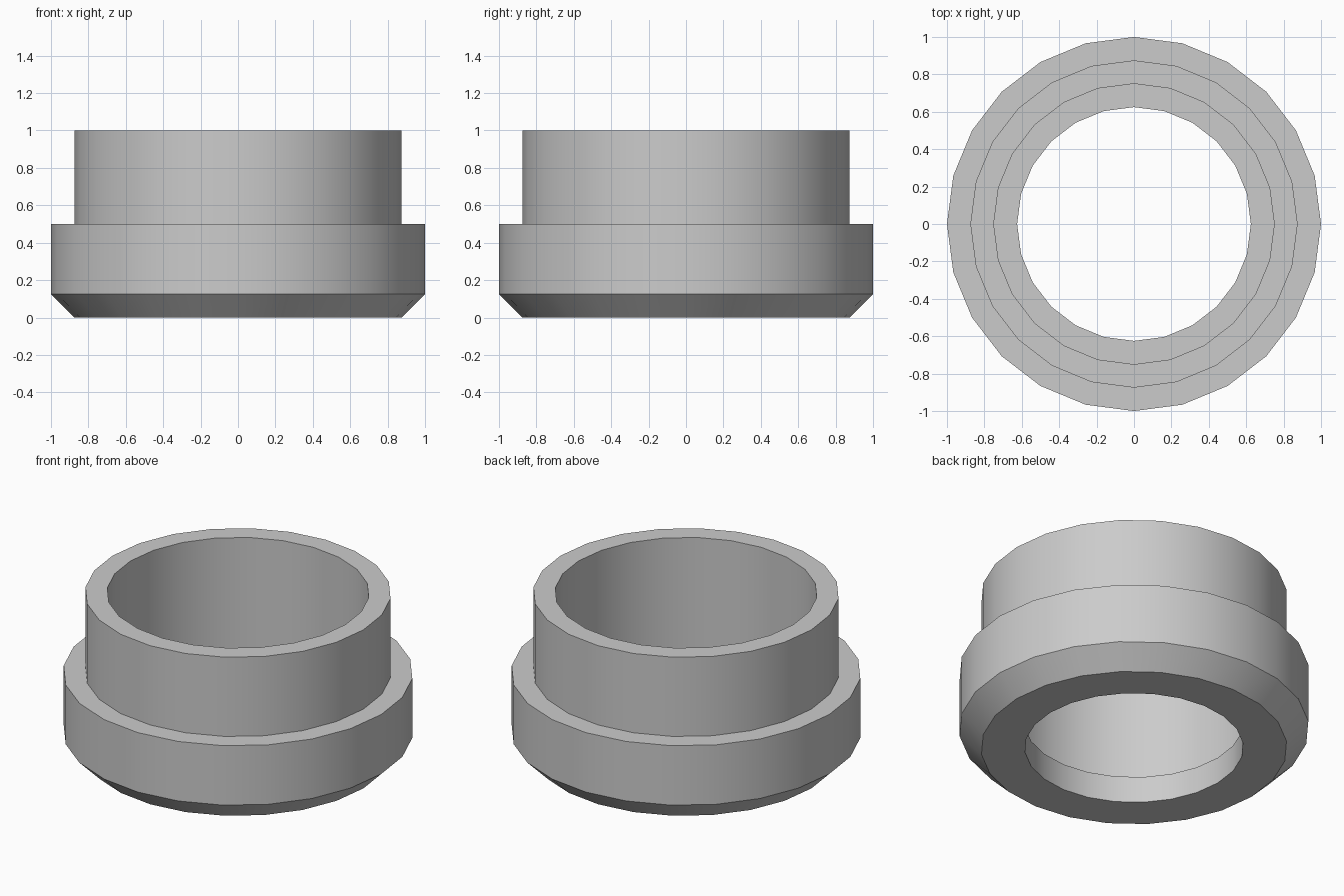
import bpy
import bmesh
from math import cos, sin, tau, radians

SIDES = 24

# Remove the default cube
cube = bpy.data.objects.get("Cube")
if cube:
    bpy.data.objects.remove(cube, do_unlink=True)

# Plain grey material
grey = bpy.data.materials.new("grey")
grey.use_nodes = True
colour = (0.6, 0.6, 0.6, 1)
grey.diffuse_color = colour
grey.node_tree.nodes["Principled BSDF"].inputs["Base Color"].default_value = colour

# Closed cross-section (radius, height): foot, chamfer, flange, neck, bore, inner ledge
profile = [(0.625, 0), (0.875, 0), (1, 0.125), (1, 0.5), (0.875, 0.5),
           (0.875, 1), (0.75, 1), (0.75, 0.166), (0.625, 0.166)]

# Revolve the cross-section into a stepped collar
bm = bmesh.new()
rings = [[bm.verts.new((r * cos(tau * i / SIDES), r * sin(tau * i / SIDES), z))
          for i in range(SIDES)] for r, z in profile]
for k, lower in enumerate(rings):
    upper = rings[(k + 1) % len(rings)]
    for i in range(SIDES):
        j = (i + 1) % SIDES
        bm.faces.new((lower[i], lower[j], upper[j], upper[i]))
bmesh.ops.recalc_face_normals(bm, faces=bm.faces)
mesh = bpy.data.meshes.new("stepped_collar")
bm.to_mesh(mesh)
bm.free()
mesh.materials.append(grey)

collar = bpy.data.objects.new("stepped_collar", mesh)
bpy.context.collection.objects.link(collar)

# Smooth round walls with sharp rims
bpy.ops.object.select_all(action='DESELECT')
collar.select_set(True)
bpy.context.view_layer.objects.active = collar
bpy.ops.object.shade_smooth_by_angle(angle=radians(30))
